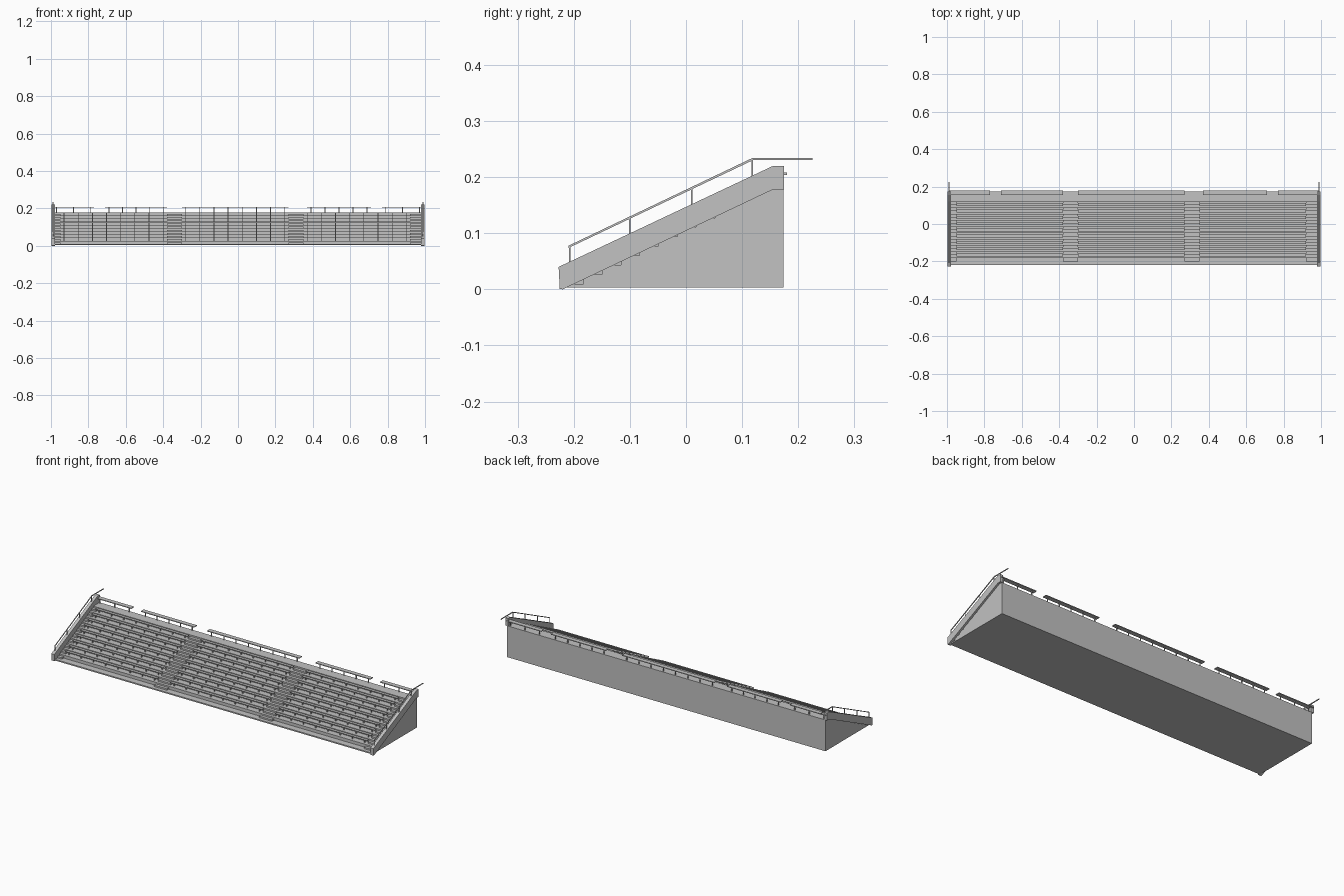
import bpy, bmesh, math
from mathutils import Vector

cube = bpy.data.objects.get("Cube")
if cube:
    bpy.data.objects.remove(cube, do_unlink=True)

grey = bpy.data.materials.new("concrete grey")
grey.use_nodes = True
COLOR = (0.54, 0.54, 0.54, 1)
grey.diffuse_color = COLOR
grey.node_tree.nodes["Principled BSDF"].inputs["Base Color"].default_value = COLOR


def finish(name, bm):
    bmesh.ops.recalc_face_normals(bm, faces=bm.faces)
    mesh = bpy.data.meshes.new(name)
    bm.to_mesh(mesh)
    bm.free()
    mesh.materials.append(grey)
    obj = bpy.data.objects.new(name, mesh)
    bpy.context.collection.objects.link(obj)
    return obj


def box(bm, x0, x1, y0, y1, z0, z1):
    verts = bmesh.ops.create_cube(bm, size=1)["verts"]
    for v in verts:
        v.co = Vector((x1 if v.co.x > 0 else x0,
                       y1 if v.co.y > 0 else y0,
                       z1 if v.co.z > 0 else z0))


def extrude_profile(bm, points, x0, x1):
    face = bm.faces.new([bm.verts.new((x0, y, z)) for y, z in points])
    new = bmesh.ops.extrude_face_region(bm, geom=[face])["geom"]
    bmesh.ops.translate(bm, vec=(x1 - x0, 0, 0),
                        verts=[g for g in new if isinstance(g, bmesh.types.BMVert)])


def mirror(obj):
    obj.modifiers.new("Mirror", "MIRROR").use_axis[0] = True


def post_positions(x0, x1, spacing, inset):
    n = max(1, round((x1 - x0 - 2 * inset) / spacing))
    return [x0 + inset + (x1 - x0 - 2 * inset) * k / n for k in range(n + 1)]


ROWS = 9
RUN, RISE = 0.0335, 0.0168
Y0, Z0 = -0.183, 0.010
BACK = 0.174


def riser(i):
    return Y0 + RUN * i


def tread(i):
    return Z0 + RISE * (i + 1)


# Stepped solid body with the rear deck
profile = [(BACK, 0.003), (-0.22, 0.003), (-0.22, Z0)]
for i in range(ROWS + 1):
    profile += [(riser(i), tread(i) - RISE), (riser(i), tread(i))]
profile.append((BACK, tread(ROWS)))
bm = bmesh.new()
extrude_profile(bm, profile, -0.985, 0.985)
finish("terrace_body", bm)

# Sloping side parapets
bm = bmesh.new()
extrude_profile(bm, [(-0.227, 0.04), (-0.225, 0.001), (-0.22, 0), (0.155, 0.178),
                     (0.175, 0.178), (0.175, 0.22), (0.155, 0.22)], 0.978, 0.996)
mirror(finish("side_parapets", bm))

# Half-height steps in the aisles
bm = bmesh.new()
for x0, x1 in [(-0.98, -0.95), (-0.38, -0.30), (0.27, 0.35), (0.92, 0.98)]:
    for i in range(ROWS + 1):
        box(bm, x0, x1, riser(i) - RUN / 2, riser(i) + 0.001,
            tread(i) - RISE - 0.001, tread(i) - RISE / 2)
finish("aisle_steps", bm)

# Bench planks and their short legs
planks, legs = bmesh.new(), bmesh.new()
for x0, x1 in [(-0.95, -0.38), (-0.30, 0.27), (0.35, 0.92)]:
    for i in range(ROWS):
        y, z = riser(i) + 0.010, tread(i)
        box(planks, x0, x1, y, y + 0.016, z + 0.015, z + 0.018)
        for x in post_positions(x0, x1, 0.08, 0.02):
            box(legs, x - 0.002, x + 0.002, y + 0.005, y + 0.011, z - 0.001, z + 0.0155)
finish("bench_planks", planks)
finish("bench_legs", legs)

# Leaning shelves along the rear edge
shelf, posts = bmesh.new(), bmesh.new()
for x0, x1 in [(-0.99, -0.77), (-0.71, -0.38), (-0.30, 0.27), (0.37, 0.71), (0.77, 0.99)]:
    box(shelf, x0, x1, 0.155, 0.18, 0.204, 0.208)
    for x in post_positions(x0, x1, 0.08, 0.02):
        box(posts, x - 0.002, x + 0.002, 0.165, 0.169, 0.177, 0.2045)
finish("rear_shelves", shelf)
finish("rear_shelf_posts", posts)

# Handrails on the parapets
bm = bmesh.new()
extrude_profile(bm, [(-0.209, 0.074), (-0.209, 0.078), (0.119, 0.2345), (0.225, 0.2345),
                     (0.225, 0.2305), (0.12, 0.2305)], 0.9865, 0.9905)
for y in (-0.207, -0.1, 0.01, 0.118):
    top = 0.076 + (y + 0.207) * 0.475
    box(bm, 0.987, 0.99, y - 0.0015, y + 0.0015, top - 0.035, top)
mirror(finish("side_handrails", bm))
